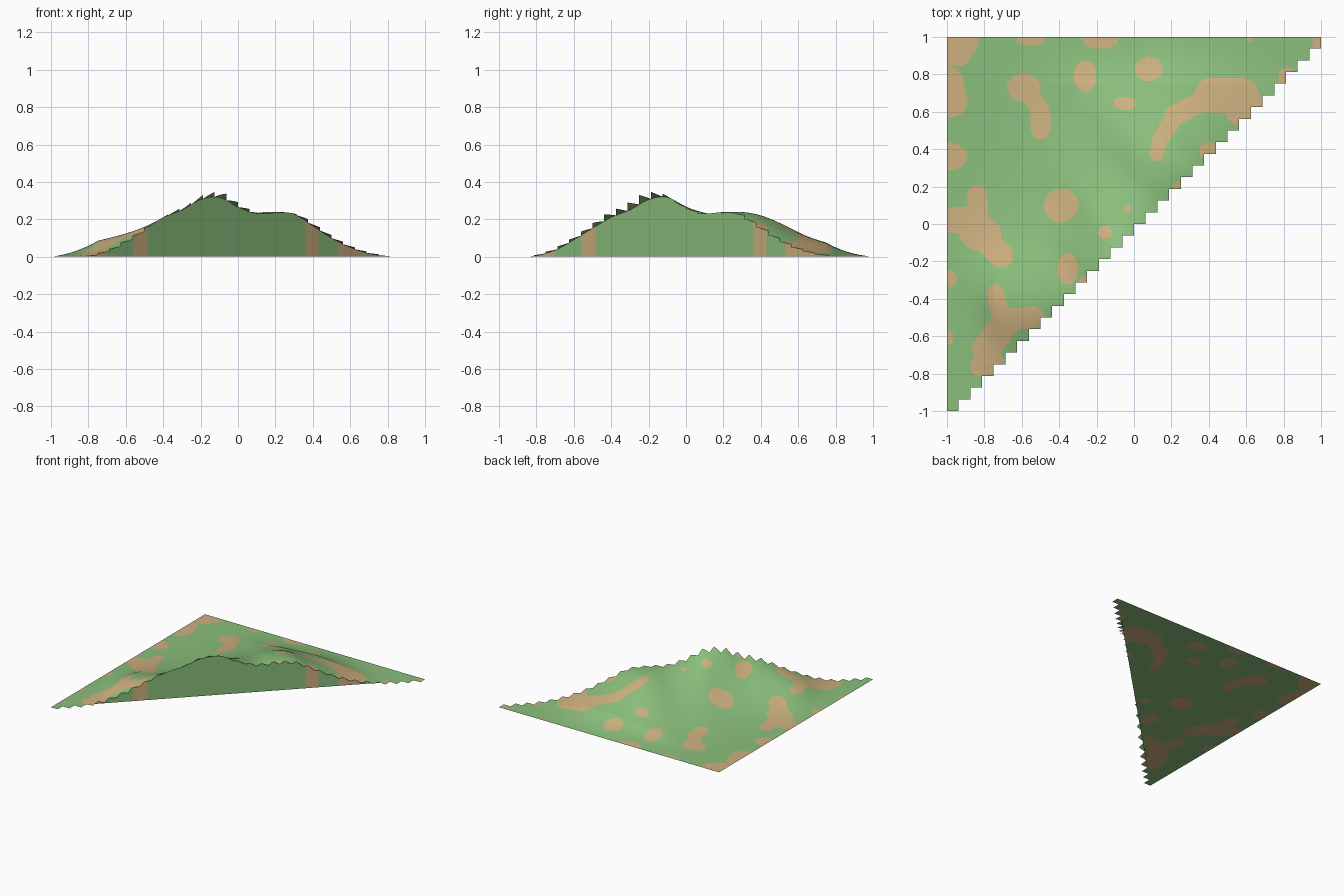
import bpy, math

if "Cube" in bpy.data.objects:
    bpy.data.objects.remove(bpy.data.objects["Cube"])

CELLS, SUB = 32, 8            # coarse staircase cells, fine steps per cell
N = CELLS * SUB
STEP = 2.0 / N

# Round soil patches: centre x, y, radius x, y
OVALS = [(-.55, 1, .08, .045), (-.18, 1, .1, .065), (-.26, .79, .06, .085),
         (-.59, .73, .09, .075), (-.5, .55, .058, .1), (.08, .83, .075, .065),
         (-.05, .645, .062, .037), (.62, 1, .022, .025), (1, .97, .05, .05),
         (.82, .78, .05, .06), (.4, .39, .05, .045), (.24, .2, .028, .028),
         (-1, .36, .11, .075), (-.39, .1, .093, .09), (-.035, .085, .02, .018),
         (-.155, -.045, .037, .037), (-.92, .02, .13, .075), (-.82, -.05, .11, .09),
         (-.355, -.24, .055, .085), (-.26, -.305, .03, .025), (-1, -.29, .055, .045),
         (-1, -.61, .035, .04), (.58, .65, .1, .13)]
# Long soil patches: start x, y, end x, y, radius
STRIPS = [(-1, 1, -.93, .98, .1), (-1, .92, -.95, .92, .08), (-1, .75, -.98, .66, .09),
          (-.56, .7, -.5, .6, .05),
          (.12, .37, .14, .45, .037), (.14, .45, .22, .58, .045),
          (.22, .58, .42, .69, .055), (.42, .69, .55, .69, .095),
          (-.84, .15, -.83, 0, .055), (-.78, -.1, -.71, -.17, .065),
          (-.74, -.37, -.72, -.48, .047), (-.7, -.51, -.54, -.5, .06),
          (-.68, -.52, -.79, -.67, .075), (-.82, -.76, -.75, -.74, .055)]

# Hill profile along the diagonal cut, and sideways offset of its crest (from -1 to 1)
CREST = [0, 0, .008, .035, .09, .152, .21, .25, .305, .318, .265,
         .232, .238, .228, .165, .1, .05, .018, .003, 0, 0]
OFFSET = [.05, .05, .03, -.19, -.22, -.06, .03, .02, .08, .05, 0]
SPREAD = 2 * .25 ** 2


def is_soil(x, y):
    for cx, cy, rx, ry in OVALS:
        if ((x - cx) / rx) ** 2 + ((y - cy) / ry) ** 2 < 1:
            return 1
    for ax, ay, bx, by, r in STRIPS:
        dx, dy = bx - ax, by - ay
        t = max(0, min(1, ((x - ax) * dx + (y - ay) * dy) / (dx * dx + dy * dy)))
        if math.hypot(x - ax - t * dx, y - ay - t * dy) < r:
            return 1
    return 0


def curve(points, a):
    """Smooth curve through evenly spaced values for a in -1..1."""
    last = len(points) - 1
    u = max(0, min(last, (a + 1) / 2 * last))
    i = min(int(u), last - 1)
    t = u - i
    p0, p1, p2, p3 = (points[max(0, min(last, i + k))] for k in (-1, 0, 1, 2))
    return p1 + .5 * t * (p2 - p0 + t * (2 * p0 - 5 * p1 + 4 * p2 - p3
                                         + t * (3 * (p1 - p2) + p3 - p0)))


def height(x, y):
    """Ridge along the diagonal that fades to zero at the border."""
    a, b = (x + y) / 2, (y - x) / 2
    c = curve(OFFSET, a)
    fade = min(1, 4 * (1 - abs(x))) * min(1, 4 * (1 - abs(y)))
    return max(0.0, fade * curve(CREST, a) * math.exp((c * c - (b - c) ** 2) / SPREAD))


def material(name, rgb):
    m = bpy.data.materials.new(name)
    m.diffuse_color = (*rgb, 1)
    m.use_nodes = True
    m.node_tree.nodes["Principled BSDF"].inputs["Base Color"].default_value = m.diffuse_color
    return m


MATS = [material("grass green", (.258, .521, .202)),
        material("soil tan", (.610, .434, .210))]


def build(name, cells, point, smooth=False):
    """Make a mesh from polygons of grid keys, coloured by position in plan."""
    index, verts, faces, colours = {}, [], [], []
    for poly in cells:
        face = []
        for key in poly:
            if key not in index:
                index[key] = len(verts)
                verts.append(point(*key))
            face.append(index[key])
        faces.append(face)
        mx = sum(verts[i][0] for i in face) / len(face)
        my = sum(verts[i][1] for i in face) / len(face)
        colours.append(is_soil(mx, my))
    mesh = bpy.data.meshes.new(name)
    mesh.from_pydata(verts, [], faces)
    for m in MATS:
        mesh.materials.append(m)
    mesh.polygons.foreach_set("material_index", colours)
    mesh.polygons.foreach_set("use_smooth", [smooth] * len(faces))
    mesh.update()
    ob = bpy.data.objects.new(name, mesh)
    bpy.context.collection.objects.link(ob)
    return ob


def pos(i):
    return -1 + i * STEP


def quad(i, j):
    return [(i, j), (i + 1, j), (i + 1, j + 1), (i, j + 1)]


# Terrain sheet with a stepped diagonal edge
build("terrain_surface",
      [quad(i, j) for i in range(N) for j in range(N) if j // SUB >= i // SUB],
      lambda i, j: (pos(i), pos(j), height(pos(i), pos(j))), smooth=True)

# Flat base, cut straight along the diagonal
base = [quad(i, j)[::-1] for i in range(N) for j in range(i + 1, N)]
base += [[(i, i), (i, i + 1), (i + 1, i + 1)] for i in range(N)]
build("base", base, lambda i, j: (pos(i), pos(j), 0))

# Upright cut wall along the diagonal
build("cut_wall", [quad(i, 0) for i in range(N)],
      lambda i, k: (pos(i), pos(i), k * height(pos(i), pos(i))))
